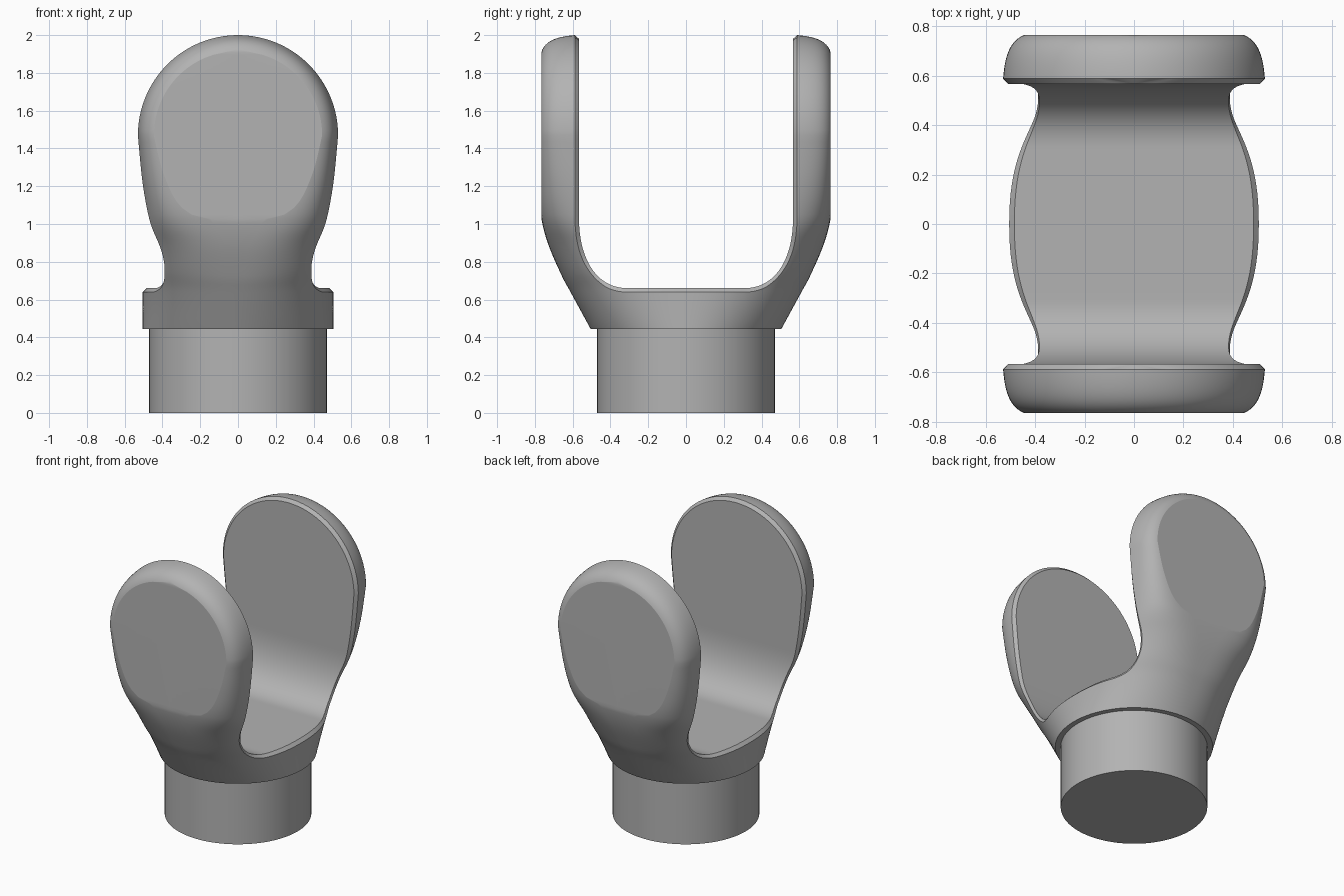
import bpy, bmesh
from math import sin, cos, pi, sqrt, radians

cube = bpy.data.objects.get("Cube")
if cube:
    bpy.data.objects.remove(cube, do_unlink=True)

grey = bpy.data.materials.new("plain grey")
grey.use_nodes = True
grey.diffuse_color = (0.45, 0.45, 0.45, 1)
grey.node_tree.nodes["Principled BSDF"].inputs["Base Color"].default_value = grey.diffuse_color

BASE, FLOOR, BEND, MID = 0.445, 0.66, 1.05, 1.47   # key heights
RIM, WALL, FACE, CHAMFER = 0.505, 0.567, 0.765, 0.021

# Superellipse sections of the yoke: height, half width, half depth, exponent
LEVELS = [(BASE, RIM, RIM, 2), (0.65, RIM, 0.617, 2.3), (0.72, RIM, 0.655, 2.5),
          (0.9, RIM, 0.732, 3.3), (BEND, RIM, 0.769, 5), (1.25, 0.52, 0.78, 7),
          (MID, 0.535, 0.785, 8.7)]


def section(z):
    """Smoothly interpolated half width, half depth and exponent at a height."""
    z = min(max(z, BASE), MID)
    i = max(k for k in range(len(LEVELS) - 1) if LEVELS[k][0] <= z)
    p, q = LEVELS[i], LEVELS[i + 1]
    before, after = LEVELS[max(i - 1, 0)], LEVELS[min(i + 2, len(LEVELS) - 1)]
    h = q[0] - p[0]
    t = (z - p[0]) / h
    out = []
    for c in (1, 2, 3):
        m0 = (q[c] - before[c]) / (q[0] - before[0]) * h
        m1 = (after[c] - p[c]) / (after[0] - p[0]) * h
        out.append(p[c] + t * m0 + t * t * (3 * (q[c] - p[c]) - 2 * m0 - m1)
                   + t ** 3 * (2 * (p[c] - q[c]) + m0 + m1))
    return out


def half_width(y, z, inset=0):
    """Half width of the yoke; the paddle tops are turned about the y axis."""
    a, b, n = section(z)
    x = a * max(0, 1 - (y / b) ** n) ** (1 / n) - inset
    h = max(0, z - MID)
    return sqrt(max(0, x * x - h * h)) if x > h else 0


def depth(z):
    """Outermost y at a height, cut off by the flat outer face."""
    a, b, n = section(z)
    h = max(0, z - MID)
    return min(FACE, b * max(0, 1 - (h / a) ** n) ** (1 / n) if h else b)


# Stations along half of the U: (inner y, z), (outer y, z)
stations = []
for i in range(12):
    psi = radians(40) * i / 12
    stations.append(((0.3 * i / 12, FLOOR), (RIM * sin(psi), BASE)))
STEPS, TURN = 40, 14
for i in range(STEPS):
    t = pi / 2 * i / STEPS
    inner = (0.3 + (WALL - 0.3) * sin(t) ** 0.87, BEND - (BEND - FLOOR) * cos(t) ** 0.87)
    if i <= TURN:
        outer = (RIM * sin(radians(40 + 50 * i / TURN)), BASE)
    else:
        z = BASE + (BEND - BASE) * (i - TURN) / (STEPS - TURN)
        outer = (depth(z), z)
    stations.append((inner, outer))
for i in range(12):
    z = BEND + (MID - BEND) * i / 12
    stations.append(((WALL, z), (depth(z), z)))
radius = half_width(WALL + CHAMFER, MID)
for i in range(33):
    z = MID + radius * sin(pi / 2 * i / 32)
    stations.append(((WALL, z), (depth(z), z)))

# Yoke: a quarter is lofted from the stations, then mirrored both ways
bm = bmesh.new()
rows = []
SIDE = 24
top = MID + half_width(WALL, MID, CHAMFER)
for (py, pz), (qy, qz) in stations:
    length = sqrt((qy - py) ** 2 + (qz - pz) ** 2)
    f = min(1, CHAMFER / max(length, CHAMFER))
    ey, ez = py + (qy - py) * f, pz + (qz - pz) * f
    pts = [(0, py, min(pz, top)), (half_width(py, pz, CHAMFER), py, min(pz, top))]
    for k in range(SIDE + 1):
        u = sin(pi / 2 * k / SIDE)
        y, z = ey + (qy - ey) * u, ez + (qz - ez) * u
        pts.append((half_width(y, z), y, z))
    pts.append((0, qy, qz))
    rows.append([bm.verts.new(p) for p in pts])
for r, s in zip(rows, rows[1:]):
    for k in range(len(r) - 1):
        bm.faces.new((r[k], r[k + 1], s[k + 1], s[k]))
bmesh.ops.remove_doubles(bm, verts=bm.verts, dist=0.0004)
for axis in "XY":
    bmesh.ops.mirror(bm, geom=bm.verts[:] + bm.edges[:] + bm.faces[:], axis=axis, merge_dist=0.0004)
bmesh.ops.remove_doubles(bm, verts=bm.verts, dist=0.0004)
bmesh.ops.dissolve_degenerate(bm, edges=bm.edges, dist=0.0001)
bmesh.ops.recalc_face_normals(bm, faces=bm.faces)
mesh = bpy.data.meshes.new("yoke")
bm.to_mesh(mesh)
bm.free()
yoke = bpy.data.objects.new("yoke", mesh)
bpy.context.collection.objects.link(yoke)

# Round stem under the yoke
bpy.ops.mesh.primitive_cylinder_add(vertices=96, radius=0.47, depth=BASE + 0.05,
                                    location=(0, 0, (BASE + 0.05) / 2))
stem = bpy.context.object
stem.name = "stem"

for ob in (yoke, stem):
    ob.data.materials.append(grey)
    bpy.ops.object.select_all(action='DESELECT')
    ob.select_set(True)
    bpy.context.view_layer.objects.active = ob
    bpy.ops.object.shade_smooth_by_angle(angle=radians(28))
    weighted = ob.modifiers.new("even shading", 'WEIGHTED_NORMAL')
    weighted.keep_sharp = True
